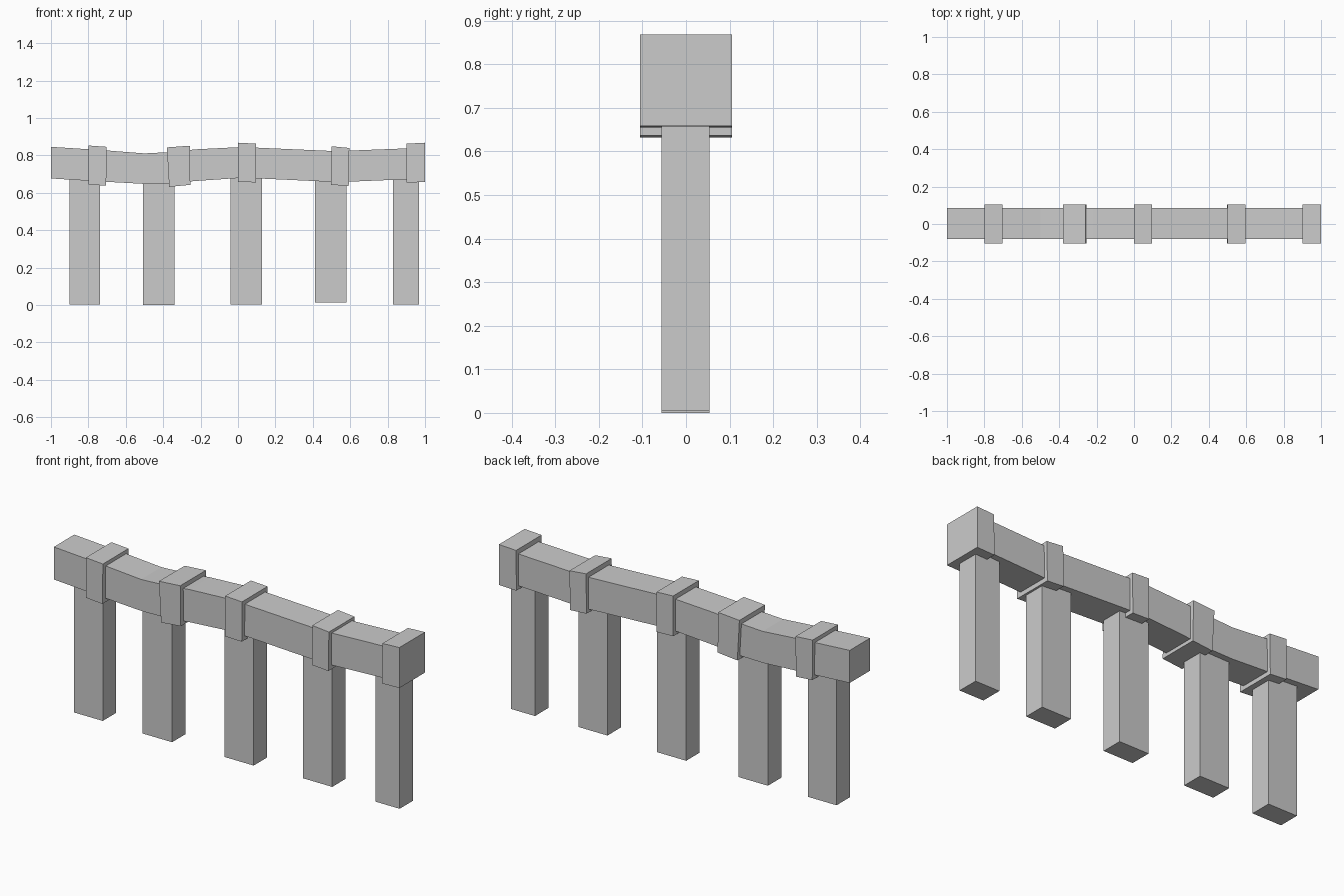
import bpy, bmesh


def extrude_profile(name, pts, y0, y1):
    """Solid prism from an x/z outline, extruded from y0 to y1."""
    bm = bmesh.new()
    face = bm.faces.new([bm.verts.new((x, y0, z)) for x, z in pts])
    ext = bmesh.ops.extrude_face_region(bm, geom=[face])
    verts = [g for g in ext["geom"] if isinstance(g, bmesh.types.BMVert)]
    bmesh.ops.translate(bm, verts=verts, vec=(0, y1 - y0, 0))
    bmesh.ops.recalc_face_normals(bm, faces=bm.faces)
    mesh = bpy.data.meshes.new(name)
    bm.to_mesh(mesh)
    bm.free()
    obj = bpy.data.objects.new(name, mesh)
    bpy.context.collection.objects.link(obj)
    return obj


# Wavy top beam: x, bottom z, top z
beam = [(-1.0, 0.677, 0.846), (-0.72, 0.660, 0.828), (-0.5, 0.648, 0.811),
        (-0.38, 0.650, 0.817), (-0.22, 0.664, 0.833), (0.0, 0.679, 0.844),
        (0.09, 0.678, 0.842), (0.5, 0.659, 0.824), (0.6, 0.660, 0.826),
        (0.985, 0.676, 0.841)]
outline = [(x, lo) for x, lo, hi in beam] + [(x, hi) for x, lo, hi in reversed(beam)]
extrude_profile("rail_beam", outline, -0.081, 0.086)

# Slightly tilted bands: bottom left, bottom right, top right, top left
bands = [
    [(-0.798, 0.645), (-0.705, 0.638), (-0.702, 0.846), (-0.800, 0.853)],
    [(-0.368, 0.632), (-0.255, 0.643), (-0.258, 0.852), (-0.380, 0.843)],
    [(0.0, 0.659), (0.095, 0.656), (0.096, 0.863), (0.0, 0.868)],
    [(0.498, 0.643), (0.592, 0.637), (0.595, 0.840), (0.5, 0.849)],
    [(0.9, 0.655), (1.0, 0.658), (1.0, 0.868), (0.902, 0.863)],
]
for i, pts in enumerate(bands):
    extrude_profile(f"band_{i + 1}", pts, -0.105, 0.105)

# Posts: left x, right x, bottom z
posts = [(-0.902, -0.737, 0.004), (-0.508, -0.339, 0.0), (-0.039, 0.129, 0.004),
         (0.413, 0.580, 0.014), (0.829, 0.967, 0.004)]
for i, (x0, x1, z0) in enumerate(posts):
    extrude_profile(f"post_{i + 1}", [(x0, z0), (x1, z0), (x1, 0.7), (x0, 0.7)],
                    -0.056, 0.054)
